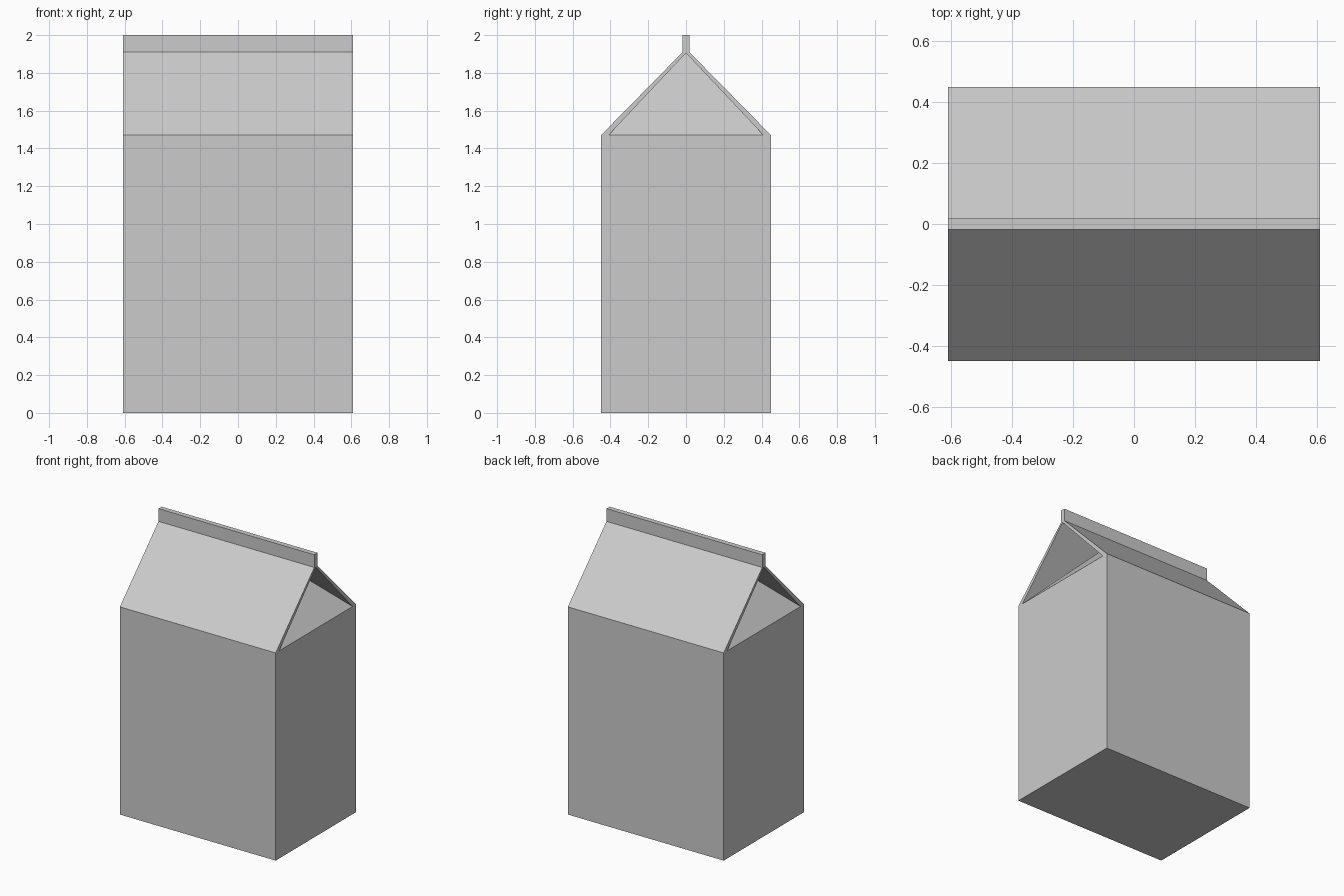
import bpy, bmesh

if "Cube" in bpy.data.objects:
    bpy.data.objects.remove(bpy.data.objects["Cube"])

HALF_LEN, FLAP_DEPTH = 0.61, 0.43

# End outline (y, z): base, shoulders, neck and sealed fin
outline = [(-0.45, 0), (0.45, 0), (0.45, 1.47), (0.018, 1.91),
           (0.018, 2.0), (-0.018, 2.0), (-0.018, 1.91), (-0.45, 1.47)]

bm = bmesh.new()
mid = [bm.verts.new((0, y, z)) for y, z in outline]
end = [bm.verts.new((HALF_LEN, y, z)) for y, z in outline]

# Walls, base, roof panels and fin, running lengthwise
for i in range(8):
    j = (i + 1) % 8
    bm.faces.new((mid[i], mid[j], end[j], end[i]))

# Tucked-in gable end: triangular flap leaning inward under the roof panels
in_r = bm.verts.new((HALF_LEN, 0.41, 1.47))
in_l = bm.verts.new((HALF_LEN, -0.41, 1.47))
apex = bm.verts.new((HALF_LEN, 0, 1.905))
deep = bm.verts.new((HALF_LEN - FLAP_DEPTH, 0, 1.905))
bl, br, sr, nr, tr, tl, nl, sl = end
for f in ((bl, br, sr, in_r, in_l, sl),      # end wall
          (sr, nr, apex, in_r),              # roof panel edges
          (sl, in_l, apex, nl),
          (nr, tr, tl, nl, apex),            # fin end
          (in_l, in_r, deep),                # folded flap
          (in_r, apex, deep),                # roof undersides
          (apex, in_l, deep)):
    bm.faces.new(f)
bmesh.ops.recalc_face_normals(bm, faces=bm.faces)

mesh = bpy.data.meshes.new("carton")
bm.to_mesh(mesh)
bm.free()
carton = bpy.data.objects.new("carton", mesh)
bpy.context.collection.objects.link(carton)

# Mirror to the other end
mirror = carton.modifiers.new("mirror", 'MIRROR')
mirror.use_axis = (True, False, False)
mirror.use_clip = True
